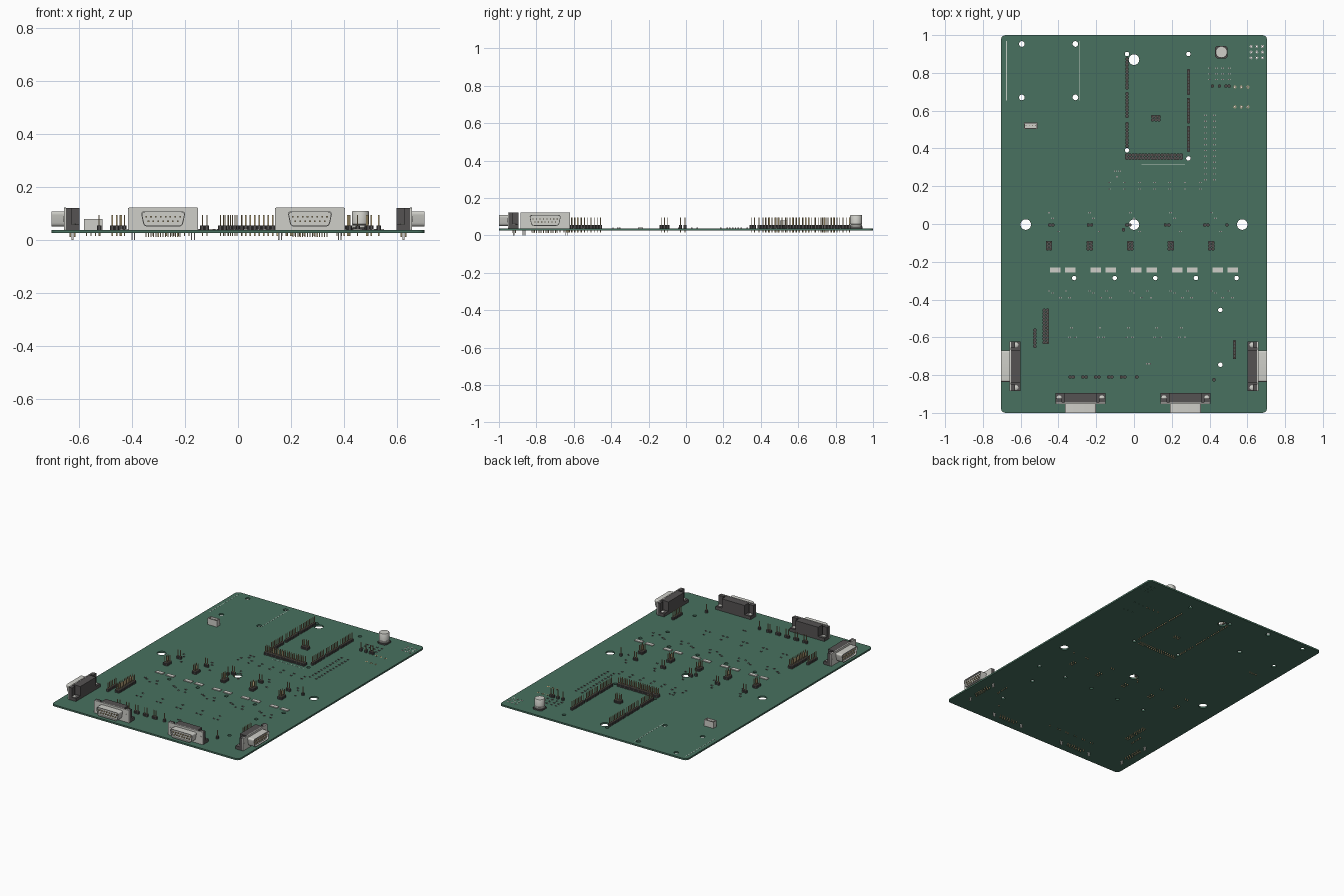
import bpy, bmesh, math
from mathutils import Matrix, Vector

if "Cube" in bpy.data.objects:
    bpy.data.objects.remove(bpy.data.objects["Cube"])

Z0, Z1, P = 0.026, 0.037, 0.017      # board bottom, board top, pin pitch


def mat(name, c):
    m = bpy.data.materials.new(name)
    m.diffuse_color = (*c, 1)
    m.use_nodes = True
    m.node_tree.nodes["Principled BSDF"].inputs["Base Color"].default_value = m.diffuse_color
    return m


GREEN = mat("board_green", (0.065, 0.165, 0.115))
DARK = mat("dark_plastic", (0.09, 0.085, 0.085))
METAL = mat("light_metal", (0.62, 0.62, 0.58))
GOLD = mat("gold", (0.6, 0.47, 0.25))
INK = mat("pale_ink", (0.55, 0.62, 0.56))
ID = Matrix.Identity(4)


def link(name, me, m):
    ob = bpy.data.objects.new(name, me)
    me.materials.clear()
    me.materials.append(m)
    bpy.context.collection.objects.link(ob)
    return ob


def finish(name, bm, m, M=ID):
    bm.transform(M)
    bmesh.ops.recalc_face_normals(bm, faces=bm.faces)
    me = bpy.data.meshes.new(name)
    bm.to_mesh(me)
    bm.free()
    return link(name, me, m)


def boxes(name, items, m, M=ID):
    """items: (x0, x1, y0, y1, z0, z1)"""
    bm = bmesh.new()
    for x0, x1, y0, y1, z0, z1 in items:
        T = Matrix.Translation(((x0 + x1) / 2, (y0 + y1) / 2, (z0 + z1) / 2))
        bmesh.ops.create_cube(bm, size=1, matrix=T @ Matrix.Diagonal((x1 - x0, y1 - y0, z1 - z0, 1)))
    return finish(name, bm, m, M)


def plate(name, loops, z0, z1, m, M=ID):
    """Filled flat outlines with holes, extruded from z0 to z1."""
    cu = bpy.data.curves.new(name, 'CURVE')
    cu.dimensions, cu.fill_mode, cu.extrude = '2D', 'BOTH', (z1 - z0) / 2
    for pts in loops:
        s = cu.splines.new('POLY')
        s.points.add(len(pts) - 1)
        for p, (x, y) in zip(s.points, pts):
            p.co = (x, y, 0, 1)
        s.use_cyclic_u = True
    tmp = bpy.data.objects.new(name, cu)
    bm = bmesh.new()
    me = bpy.data.meshes.new_from_object(tmp)
    bm.from_mesh(me)
    bpy.data.objects.remove(tmp)
    bpy.data.meshes.remove(me)
    bmesh.ops.remove_doubles(bm, verts=bm.verts, dist=1e-6)
    return finish(name, bm, m, M @ Matrix.Translation((0, 0, (z0 + z1) / 2)))


def circle(x, y, r, n=24):
    return [(x + r * math.cos(2 * math.pi * i / n), y + r * math.sin(2 * math.pi * i / n)) for i in range(n)]


def rounded(pts, r, n=5):
    out = []
    for i, p in enumerate(pts):
        p = Vector(p)
        a = p + (Vector(pts[i - 1]) - p).normalized() * r
        b = p + (Vector(pts[(i + 1) % len(pts)]) - p).normalized() * r
        for k in range(n + 1):
            t = k / n
            out.append(tuple(a * (1 - t) ** 2 + p * 2 * t * (1 - t) + b * t * t))
    return out


def lathe(name, prof, m, M=ID, n=32):
    bm = bmesh.new()
    rings = [[bm.verts.new((x, y, z)) for x, y in circle(0, 0, r, n)] for r, z in prof]
    for a, b in zip(rings, rings[1:]):
        for i in range(n):
            bm.faces.new((a[i], a[(i + 1) % n], b[(i + 1) % n], b[i]))
    bm.faces.new(rings[0])
    bm.faces.new(rings[-1])
    ob = finish(name, bm, m, M)
    bpy.context.view_layer.objects.active = ob
    ob.select_set(True)
    bpy.ops.object.shade_smooth_by_angle(angle=math.radians(35))
    ob.select_set(False)


# board with mounting holes
CH = [-0.45 + 0.215 * k for k in range(5)]           # five repeated channels
big = [(0, 0.87), (0, -0.003), (-0.573, -0.003), (0.573, -0.003)]
mid = [(x, y) for x in (-0.594, -0.31) for y in (0.953, 0.67)]
small = [(-0.037, 0.9), (0.288, 0.9), (-0.037, 0.39), (0.288, 0.347), (0.457, -0.455), (0.457, -0.745)]
small += [(x + 0.133, -0.286) for x in CH]
pads = [(x, y) for x in (0.534, 0.568, 0.603) for y in (0.725, 0.62)]
jack = [(x, y) for x in (0.62, 0.65, 0.68) for y in (0.88, 0.91, 0.94)]
holes = [circle(*p, 0.028) for p in big] + [circle(*p, 0.015) for p in mid] + [circle(*p, 0.012, 16) for p in small]
holes += [circle(*p, 0.004, 8) for p in pads + jack]
outline = rounded([(-0.705, -1), (0.705, -1), (0.705, 1), (-0.705, 1)], 0.03)
plate("circuit_board", [outline] + holes, Z0, Z1, GREEN)
for nm, pts, m in (("gold_pads", pads, GOLD), ("jack_pads", jack, METAL)):
    plate(nm, [c for p in pts for c in (circle(*p, 0.008, 12), circle(*p, 0.004, 8))], Z1, Z1 + 0.0006, m)


# pin headers
def header(name, cx, cy, nx, ny):
    h, c, w = P / 2, 0.004, 0.0021
    octo = [(h, h - c), (h - c, h), (c - h, h), (-h, h - c), (-h, c - h), (c - h, -h), (h - c, -h), (h, c - h)]
    body, pins = bmesh.new(), []
    for i in range(nx):
        for j in range(ny):
            x, y = cx + (i - (nx - 1) / 2) * P, cy + (j - (ny - 1) / 2) * P
            f = body.faces.new([body.verts.new((x + a, y + b, Z1)) for a, b in octo])
            r = bmesh.ops.extrude_face_region(body, geom=[f])
            bmesh.ops.translate(body, vec=(0, 0, 0.017), verts=[v for v in r['geom'] if isinstance(v, bmesh.types.BMVert)])
            pins.append((x - w, x + w, y - w, y + w, 0.016, 0.095))
    finish(name + "_body", body, DARK)
    boxes(name + "_pins", pins, GOLD)


HEADERS = [(-0.037, 0.797, 1, 10), (-0.037, 0.63, 1, 8), (-0.037, 0.472, 1, 8),
           (0.288, 0.752, 1, 8), (0.288, 0.6, 1, 8), (0.288, 0.45, 1, 8),
           (0.106, 0.357, 18, 2), (0.116, 0.56, 3, 2), (-0.467, -0.542, 2, 11),
           (-0.525, -0.605, 1, 6), (0.532, -0.665, 1, 6), (0.015, -0.81, 1, 1), (0.423, -0.825, 1, 1),
           (0.415, 0.73, 1, 1), (0.452, 0.73, 1, 1), (0.495, 0.73, 2, 1), (0.492, -0.005, 1, 1), (-0.055, -0.03, 1, 1)]
HEADERS += [(x, -0.115, 2, 3) for x in CH]
HEADERS += [(x, -0.005, 2, 1) for x in (-0.438, -0.233, -0.03, 0.175, 0.383)]
HEADERS += [(-0.33 + 0.068 * k, -0.81, 2, 1) for k in range(5)]
for k, h in enumerate(HEADERS):
    header(f"pin_header_{k + 1}", *h)


# D-shaped connectors, local frame: flange centre at x = 0, mouth at y = 0 facing -y
def d_loop(wt, wb, zb, zt, r):
    return rounded([(-wb, zb), (wb, zb), (wt, zt), (-wt, zt)], r)


def d_connector(name, M):
    up = M @ Matrix.Rotation(math.pi / 2, 4, 'X')     # plate z axis becomes -y
    boxes(name + "_body", [(-0.085, 0.085, 0.054, 0.105, Z1, 0.121), (-0.132, 0.132, 0.054, 0.105, Z1, 0.058),
                           (-0.132, -0.098, 0.054, 0.075, Z1, 0.121), (0.098, 0.132, 0.054, 0.075, Z1, 0.121)], DARK, M)
    screws = [circle(s * 0.111, 0.08, 0.0105, 16) for s in (-1, 1)]
    plate(name + "_flange", [rounded([(-0.132, Z1), (0.132, Z1), (0.132, 0.122), (-0.132, 0.122)], 0.003, 2)] + screws,
          -0.054, -0.047, METAL, up)
    plate(name + "_shell", [d_loop(0.085, 0.073, 0.051, 0.108, 0.014), d_loop(0.081, 0.07, 0.054, 0.105, 0.013)],
          -0.048, 0, METAL, up)
    plate(name + "_insert", [d_loop(0.081, 0.07, 0.054, 0.105, 0.013)], -0.048, -0.012, METAL, up)
    rows = [((i - 3.5) * 0.0184, 0.088) for i in range(8)] + [((i - 3) * 0.0184, 0.071) for i in range(7)]
    boxes(name + "_contacts", [(x - 0.003, x + 0.003, 0.003, 0.014, z - 0.003, z + 0.003) for x, z in rows], GOLD, M)
    boxes(name + "_leads", [(x - 0.002, x + 0.002, y - 0.002, y + 0.002, 0.012, Z1)
                            for x, y in [(a, 0.088 if b > 0.08 else 0.071) for a, b in rows]], GOLD, M)
    for s, side in ((-1, "left"), (1, "right")):
        T = M @ Matrix.Translation((s * 0.113, 0.08, 0))
        lathe(f"{name}_{side}_rivet", [(0.006, 0.0585), (0.013, 0.058), (0.013, 0.061), (0.008, 0.064)], METAL, T, 16)
        boxes(f"{name}_{side}_peg", [(-0.007, -0.003, -0.004, 0.004, 0, Z1), (0.003, 0.007, -0.004, 0.004, 0, Z1)], METAL, T)
        lathe(f"{name}_{side}_nut", [(0.013, 0), (0.013, 0.006)], METAL,
              up @ Matrix.Translation((s * 0.111, 0.08, -0.052)), 6)


T, R = Matrix.Translation, Matrix.Rotation
d_connector("front_left_connector", T((-0.283, -1, 0)))
d_connector("front_right_connector", T((0.272, -1, 0)))
d_connector("right_connector", T((0.705, -0.753, 0)) @ R(math.pi / 2, 4, 'Z'))
d_connector("left_connector", T((-0.705, -0.753, 0)) @ R(-math.pi / 2, 4, 'Z'))

# capacitor on a square base
plate("capacitor_base", [rounded([(0.43, 0.877), (0.496, 0.877), (0.496, 0.943), (0.43, 0.943)], 0.01, 1)], Z1, 0.046, DARK)
lathe("capacitor_can", [(0.029, 0.045), (0.032, 0.048), (0.032, 0.054), (0.029, 0.057), (0.032, 0.06), (0.032, 0.106), (0.03, 0.109)],
      METAL, T((0.463, 0.91, 0)))

# white four-pin socket: walls, floor and pins
boxes("power_socket", [(-0.582, -0.512, 0.503, 0.537, Z1, 0.046), (-0.582, -0.512, 0.503, 0.507, Z1, 0.08),
                       (-0.582, -0.512, 0.533, 0.537, Z1, 0.08), (-0.582, -0.578, 0.503, 0.537, Z1, 0.08),
                       (-0.516, -0.512, 0.503, 0.537, Z1, 0.08)], METAL)
boxes("power_socket_pins", [(x - 0.002, x + 0.002, 0.518, 0.522, 0.016, 0.074) for x in (-0.572, -0.555, -0.538, -0.522)], GOLD)

# flat relay pads and printed guide lines
chips = [(x + d - 0.028, x + d + 0.028, -0.256, -0.231, Z1, Z1 + 0.005) for x in CH for d in (0.033, 0.113)]
boxes("flat_chips", chips, METAL)
boxes("guide_lines", [(x - 0.0015, x + 0.0015, 0.655, 0.97, Z1, Z1 + 0.0006) for x in (-0.675, -0.29)]
      + [(0.04, 0.27, 0.315, 0.317, Z1, Z1 + 0.0006)], INK)

# tiny surface-mount parts: dark bodies with metal ends
spots = [(x + dx, y) for x in CH for dx, y in ((0, 0.06), (0.02, 0.03), (0.05, -0.04), (0, -0.355), (0.02, -0.365),
                                              (0.06, -0.39), (0.11, -0.39), (0.09, -0.355))]
spots += [(x + dx, y) for x in (-0.33, -0.18, -0.03, 0.12, 0.25) for dx, y in ((0, -0.55), (-0.01, -0.6), (0.02, -0.6))]
spots += [(x, 0.575 - 0.031 * k) for k in range(12) for x in (0.378, 0.425)]
spots += [(0.4 + 0.035 * i, 0.765 + 0.03 * j) for i in range(4) for j in range(3)]
spots += [(-0.1, 0.28), (-0.075, 0.28), (-0.09, 0.25), (0.07, -0.74), (0.085, -0.74)]
spots += [(-0.13 + 0.08 * k, y) for k in range(7) for y in (0.22, 0.185)]
body, ends = [], []
for x, y in spots:
    body.append((x - 0.004, x + 0.004, y - 0.003, y + 0.003, Z1, Z1 + 0.004))
    ends += [(x + s * 0.005 - 0.0012, x + s * 0.005 + 0.0012, y - 0.0035, y + 0.0035, Z1, Z1 + 0.0042) for s in (-1, 1)]
boxes("surface_parts", body, DARK)
boxes("surface_part_ends", ends, METAL)
